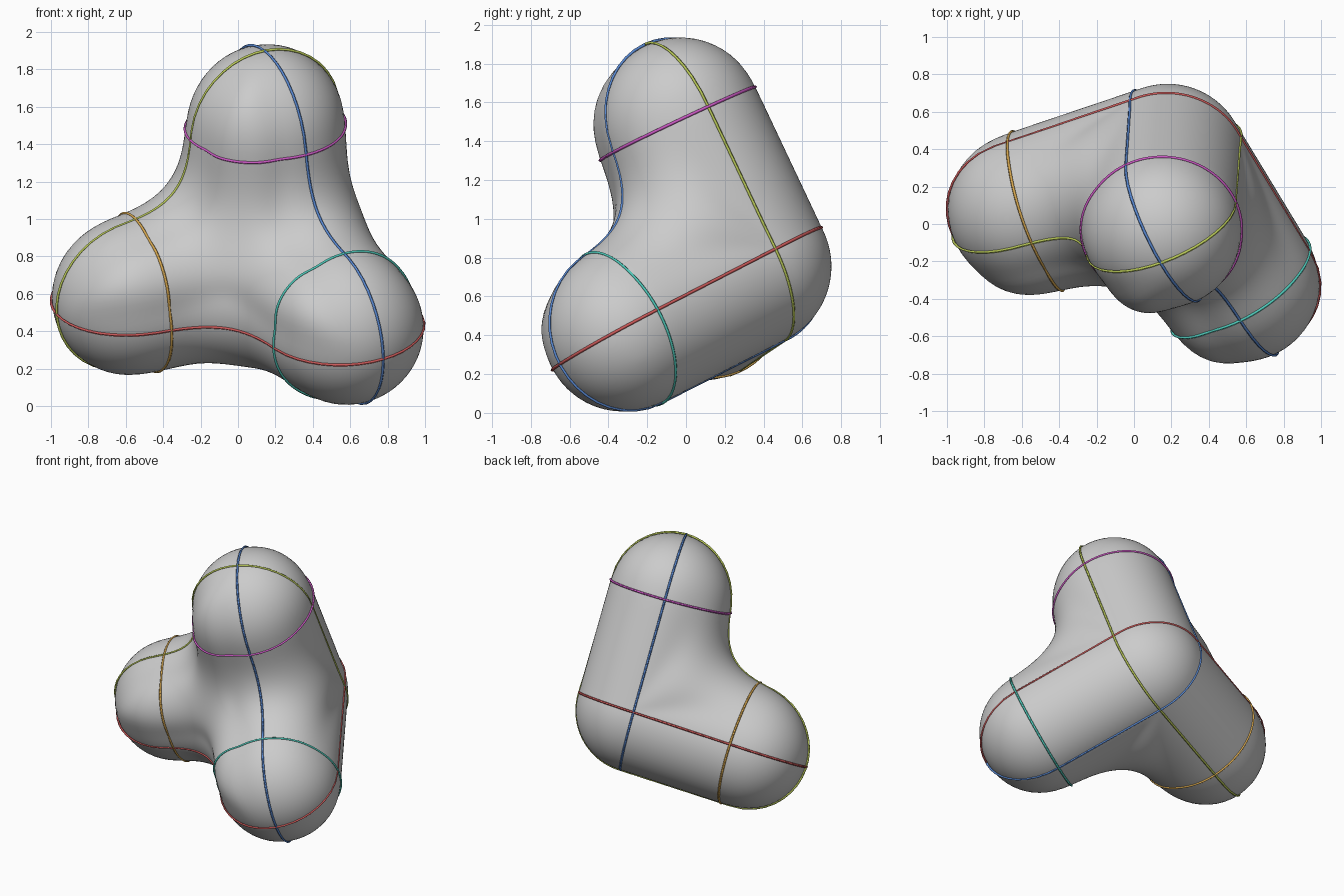
import bpy, bmesh
from math import exp, log, sin, cos, tau, sqrt, hypot, tanh
from mathutils import Vector

if "Cube" in bpy.data.objects:
    bpy.data.objects.remove(bpy.data.objects["Cube"])

# Three rounded arms leaving one rounded corner
R = 0.42
CORNER = Vector((0.18, 0.33, 0.755))
TIPS = [Vector((0.155, -0.03, 1.52)),    # top arm
        Vector((-0.58, 0.075, 0.58)),    # left arm
        Vector((0.577, -0.322, 0.42))]   # front right arm
ARMS = [(t - CORNER).normalized() for t in TIPS]
LENGTHS = [(t - CORNER).length for t in TIPS]


def blend_width(m, cap):
    """Blend that just flattens the crease near the corner, then levels off."""
    k = (sqrt(m * m + R * R) - R) / log(2)
    return cap * tanh(k / cap)


def smooth_min(values, k):
    near = min(values)
    if k < 0.002:
        return near
    return near - k * log(sum(exp((near - d) / k) for d in values))


def field(p):
    """Signed distance to the arms with webs filling the inner corners."""
    q = p - CORNER
    s = [max(q.dot(a), 0.0) for a in ARMS]
    d = [(q - a * min(t, n)).length - R for a, t, n in zip(ARMS, s, LENGTHS)]
    pairs = []
    for i, j in ((0, 1), (1, 2), (0, 2)):
        m = 1.414 * s[i] * s[j] / (hypot(s[i], s[j]) + 1e-9)
        pairs.append(smooth_min((d[i], d[j]), blend_width(m, 0.2)))
    return smooth_min(pairs, blend_width(1.2 * min(s), 0.07)) if min(s) > 0 else min(pairs)


def hit(start, direction):
    """Point where a ray from inside leaves the body."""
    lo, hi = 0.0, 1.6
    for _ in range(15):
        mid = (lo + hi) / 2
        if field(start + direction * mid) < 0:
            lo = mid
        else:
            hi = mid
    return start + direction * lo


def add_mesh(name, verts, faces, color=None):
    """Smooth shaded object from computed points."""
    mesh = bpy.data.meshes.new(name)
    mesh.from_pydata([tuple(v) for v in verts], [], faces)
    mesh.polygons.foreach_set("use_smooth", [True] * len(faces))
    mesh.update()
    if color:
        mat = bpy.data.materials.new(name)
        mat.diffuse_color = (*color, 1.0)
        mat.use_nodes = True
        mat.node_tree.nodes["Principled BSDF"].inputs["Base Color"].default_value = mat.diffuse_color
        mesh.materials.append(mat)
    bpy.context.collection.objects.link(bpy.data.objects.new(name, mesh))


# Body: a sphere pushed out to the blended surface, then lightly relaxed
bm = bmesh.new()
bmesh.ops.create_icosphere(bm, subdivisions=6, radius=1.0)
for v in bm.verts:
    v.co = hit(CORNER, v.co.normalized())
for _ in range(4):
    bmesh.ops.smooth_vert(bm, verts=bm.verts, factor=0.5,
                          use_axis_x=True, use_axis_y=True, use_axis_z=True)
bm.verts.index_update()
body_points = [v.co.copy() for v in bm.verts]
body_faces = [[v.index for v in f.verts] for f in bm.faces]
bm.free()
add_mesh("body", body_points, body_faces)


def surface_line(name, centre, normal, color, count=120, r=0.008):
    """Thin closed four-sided tube where a plane cuts the body."""
    x = normal.orthogonal().normalized()
    y = normal.cross(x).normalized()
    verts, faces = [], []
    for i in range(count):
        a = tau * i / count
        out = x * cos(a) + y * sin(a)
        p = hit(centre, out)
        verts += [p + out * r, p + normal * r, p - out * r, p - normal * r]
        n = (i + 1) % count
        for j in range(4):
            k = (j + 1) % 4
            faces.append([4 * i + j, 4 * i + k, 4 * n + k, 4 * n + j])
    add_mesh(name, verts, faces, color)


# Long lines through pairs of arms
top, left, right = ARMS
surface_line("red_loop", CORNER, left.cross(right).normalized(), (0.6, 0.1, 0.1))
surface_line("green_loop", CORNER, top.cross(left).normalized(), (0.5, 0.6, 0.1))
surface_line("blue_loop", CORNER, top.cross(right).normalized(), (0.1, 0.25, 0.65))

# Rings where the rounded ends begin
surface_line("magenta_ring", TIPS[0] - top * 0.02, top, (0.6, 0.1, 0.55))
surface_line("orange_ring", TIPS[1] - left * 0.065, left, (0.7, 0.4, 0.08))
surface_line("teal_ring", TIPS[2] - right * 0.01, right, (0.08, 0.6, 0.5))
